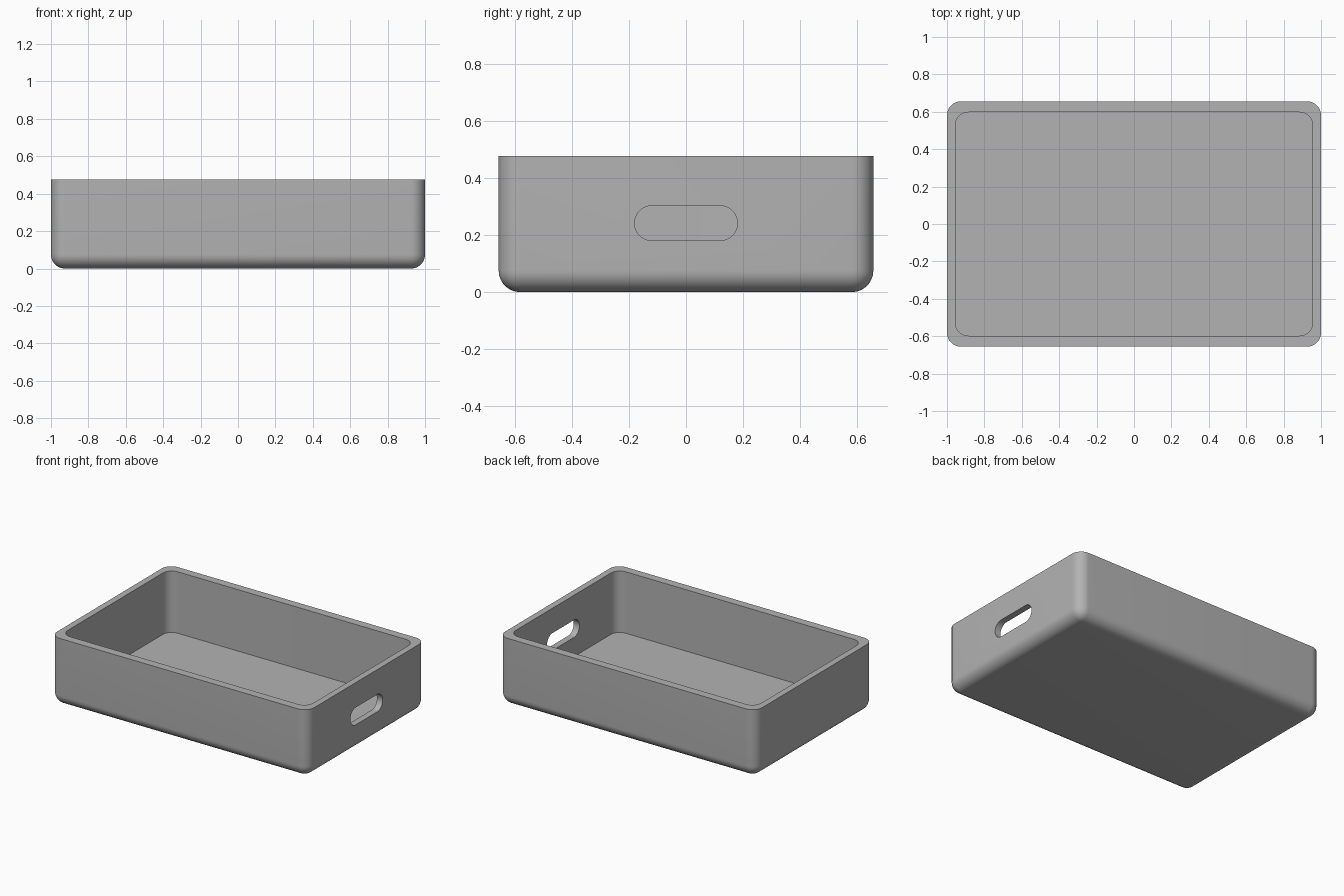
import bpy, bmesh, math

old = bpy.data.objects.get("Cube")
if old:
    bpy.data.objects.remove(old, do_unlink=True)

WIDTH, DEPTH, HEIGHT = 2.0, 1.312, 0.477
INNER_WIDTH, INNER_DEPTH, FLOOR = 1.91, 1.195, 0.045
RADIUS = 0.075

grey = bpy.data.materials.new("plain grey")
grey.use_nodes = True
colour = (0.45, 0.45, 0.45, 1)
grey.diffuse_color = colour
grey.node_tree.nodes["Principled BSDF"].inputs["Base Color"].default_value = colour


def rounded_box(name, size, centre, radius, picks):
    """Box whose edges chosen by picks(edge) are rounded."""
    bm = bmesh.new()
    bmesh.ops.create_cube(bm, size=1)
    bmesh.ops.scale(bm, vec=size, verts=bm.verts)
    edges = [e for e in bm.edges if picks(e)]
    bmesh.ops.bevel(bm, geom=edges, offset=radius, offset_type='OFFSET',
                    segments=12, profile=0.5, affect='EDGES', clamp_overlap=True)
    bmesh.ops.translate(bm, vec=centre, verts=bm.verts)
    mesh = bpy.data.meshes.new(name)
    bm.to_mesh(mesh)
    bm.free()
    mesh.materials.append(grey)
    obj = bpy.data.objects.new(name, mesh)
    bpy.context.collection.objects.link(obj)
    return obj


def along(axis):
    return lambda e: abs(e.verts[0].co[axis] - e.verts[1].co[axis]) > 0.01


def upright_or_bottom(e):
    return min(v.co.z for v in e.verts) < 0


# Outer body, rounded at the corners and along the underside
tray = rounded_box("tray", (WIDTH, DEPTH, HEIGHT), (0, 0, HEIGHT / 2),
                   RADIUS, upright_or_bottom)

# Open hollow with rounded corners and a flat floor
hollow = rounded_box("hollow_cutter", (INNER_WIDTH, INNER_DEPTH, 1),
                     (0, 0, FLOOR + 0.5), 0.07, along(2))

# Single hand slot through the left wall
slot = rounded_box("slot_cutter", (0.3, 0.36, 0.122), (WIDTH / 2, 0, 0.241),
                   0.0609, along(0))

bpy.context.view_layer.objects.active = tray
tray.select_set(True)
for cutter in (hollow, slot):
    cutter.hide_render = True
    cut = tray.modifiers.new(cutter.name, 'BOOLEAN')
    cut.operation = 'DIFFERENCE'
    cut.solver = 'EXACT'
    cut.object = cutter
    bpy.ops.object.modifier_apply(modifier=cut.name)
    bpy.data.objects.remove(cutter, do_unlink=True)

bpy.ops.object.shade_smooth_by_angle(angle=math.radians(30))
